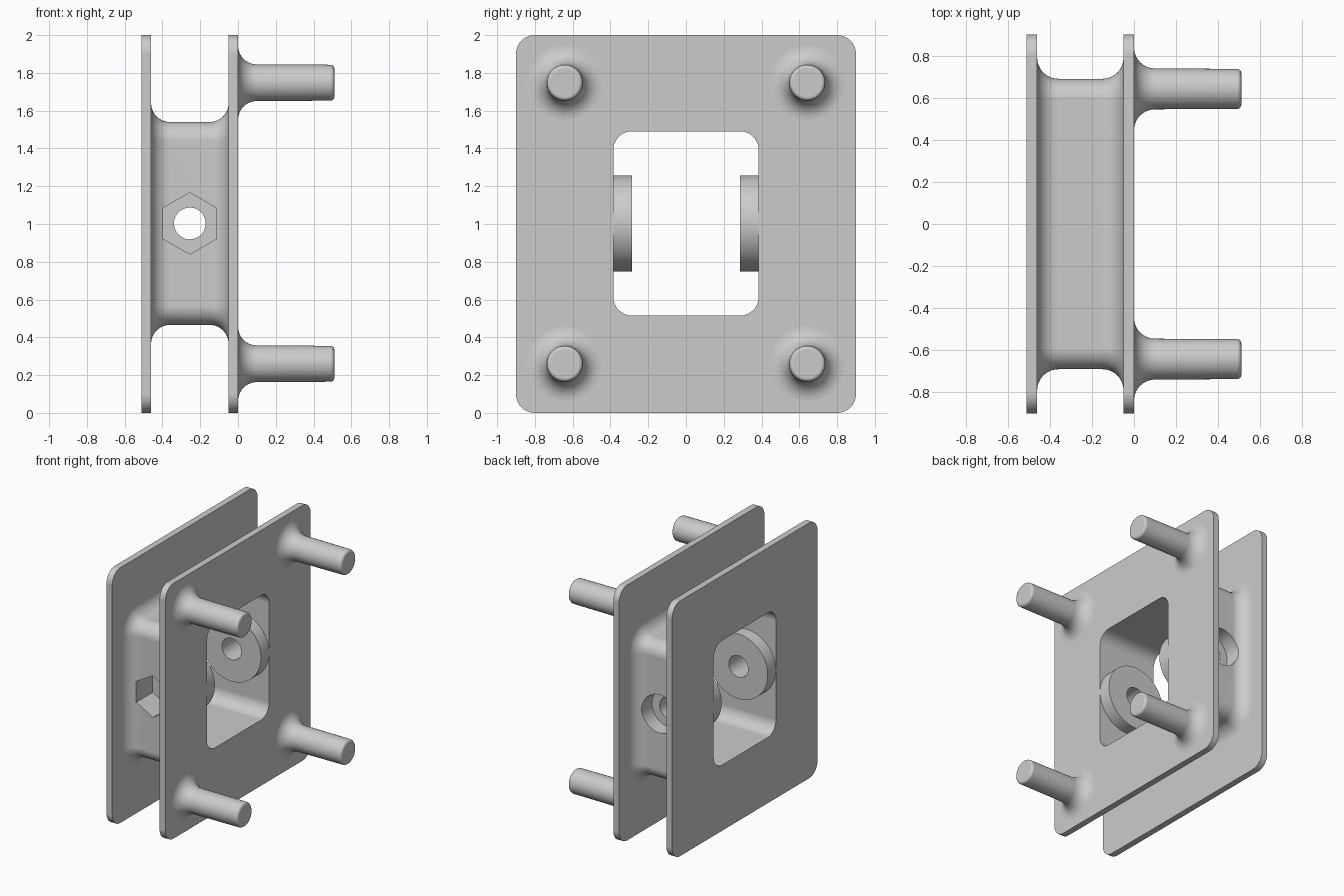
import bpy, bmesh
from math import sin, cos, pi
from mathutils import Matrix

cube = bpy.data.objects.get("Cube")
if cube:
    bpy.data.objects.remove(cube, do_unlink=True)

grey = bpy.data.materials.new("plain grey")
grey.use_nodes = True
COLOUR = (0.6, 0.6, 0.6, 1)
grey.diffuse_color = COLOUR
grey.node_tree.nodes["Principled BSDF"].inputs["Base Color"].default_value = COLOUR

MID_X, MID_Z = -0.255, 1.003
STEPS = 10


def add_object(name, bm):
    bmesh.ops.recalc_face_normals(bm, faces=bm.faces)
    mesh = bpy.data.meshes.new(name)
    bm.to_mesh(mesh)
    bm.free()
    mesh.materials.append(grey)
    obj = bpy.data.objects.new(name, mesh)
    bpy.context.collection.objects.link(obj)
    return obj


def rounded_rect(x, half_y, half_z, radius, mid_z=MID_Z):
    ring = []
    for corner, (sy, sz) in enumerate([(1, 1), (-1, 1), (-1, -1), (1, -1)]):
        for i in range(STEPS + 1):
            a = (corner + i / STEPS) * pi / 2
            ring.append((x, sy * (half_y - radius) + radius * cos(a),
                         mid_z + sz * (half_z - radius) + radius * sin(a)))
    return ring


def circle(x, y, z, radius, count=48):
    return [(x, y + radius * cos(2 * pi * i / count), z + radius * sin(2 * pi * i / count))
            for i in range(count)]


def loft(name, rings, closed=False):
    bm = bmesh.new()
    loops = [[bm.verts.new(p) for p in ring] for ring in rings]
    pairs = list(zip(loops, loops[1:]))
    if closed:
        pairs.append((loops[-1], loops[0]))
    else:
        bm.faces.new(loops[0])
        bm.faces.new(loops[-1])
    for a, b in pairs:
        for i in range(len(a)):
            j = (i + 1) % len(a)
            bm.faces.new((a[i], a[j], b[j], b[i]))
    return add_object(name, bm)


def prism_y(name, radius, y0, y1, sides, turn=0):
    bm = bmesh.new()
    bmesh.ops.create_cone(bm, cap_ends=True, segments=sides, radius1=radius,
                          radius2=radius, depth=abs(y1 - y0))
    bm.transform(Matrix.Translation((MID_X, (y0 + y1) / 2, MID_Z))
                 @ Matrix.Rotation(turn, 4, 'Y') @ Matrix.Rotation(pi / 2, 4, 'X'))
    return add_object(name, bm)


def select(obj):
    bpy.ops.object.select_all(action='DESELECT')
    obj.select_set(True)
    bpy.context.view_layer.objects.active = obj


def cut(obj, cutter):
    mod = obj.modifiers.new("cut", 'BOOLEAN')
    mod.operation = 'DIFFERENCE'
    mod.solver = 'EXACT'
    mod.object = cutter
    select(obj)
    bpy.ops.object.modifier_apply(modifier=mod.name)


def finish(obj):
    select(obj)
    bpy.ops.object.shade_smooth_by_angle(angle=pi / 6)
    mod = obj.modifiers.new("even shading", 'WEIGHTED_NORMAL')
    mod.keep_sharp = True


# Two plates joined by a filleted hollow core, lofted as one closed band
def plate(x):
    return rounded_rect(x, 0.9, 1.0, 0.1, 1.0)


F = 0.1
curve = [(F * (1 - cos(t)), F * (1 - sin(t)))
         for t in (i / STEPS * pi / 2 for i in range(STEPS + 1))]
left_fillet = [rounded_rect(-0.46 + dx, 0.69 + out, 0.537 + out, 0.1 + out)
               for dx, out in curve]
right_fillet = [rounded_rect(-0.05 - dx, 0.69 + out, 0.537 + out, 0.1 + out)
                for dx, out in reversed(curve)]
body = loft("plates_and_core",
            [plate(-0.51), plate(-0.46)] + left_fillet + right_fillet
            + [plate(-0.05), plate(0.0),
               rounded_rect(0.0, 0.385, 0.488, 0.1),
               rounded_rect(-0.51, 0.385, 0.488, 0.1)], closed=True)

# Round bosses inside the opening
bosses = [prism_y(name, 0.254, s * 0.285, s * 0.4, 64)
          for name, s in (("front_boss", -1), ("back_boss", 1))]

# Bolt hole, hexagonal nut pocket at the front, round recess at the back
bolt = prism_y("bolt_hole_cutter", 0.084, -1.2, 1.2, 48)
nut = prism_y("nut_pocket_cutter", 0.163, -1.2, -0.49, 6, pi / 2)
nut_top = max(v.co.z for v in nut.data.vertices) - MID_Z
if nut_top < 0.15:  # keep a corner of the hexagon pointing up
    nut.data.transform(Matrix.Translation((MID_X, 0, MID_Z)) @ Matrix.Rotation(pi / 6, 4, 'Y')
                       @ Matrix.Translation((-MID_X, 0, -MID_Z)))
recess = prism_y("head_recess_cutter", 0.15, 0.57, 1.2, 48)
for cutter in (bolt, nut, recess):
    cutter.hide_render = True
    cut(body, cutter)
for boss in bosses:
    cut(boss, bolt)
for cutter in (bolt, nut, recess):
    bpy.data.objects.remove(cutter, do_unlink=True)
for obj in [body] + bosses:
    finish(obj)

# Four pegs with flared bases and rounded tips
R, TIP, T = 0.097, 0.51, 0.02
for side, y in (("front", -0.642), ("back", 0.642)):
    for level, z in (("lower", 0.26), ("upper", 1.748)):
        rings = [circle(-0.02, y, z, R + F)]
        rings += [circle(dx, y, z, R + out) for dx, out in curve]
        for i in range(6):
            a = i / 5 * pi / 2
            rings.append(circle(TIP - T + T * sin(a), y, z, R - 0.002 - T + T * cos(a)))
        finish(loft(f"{side}_{level}_peg", rings))
